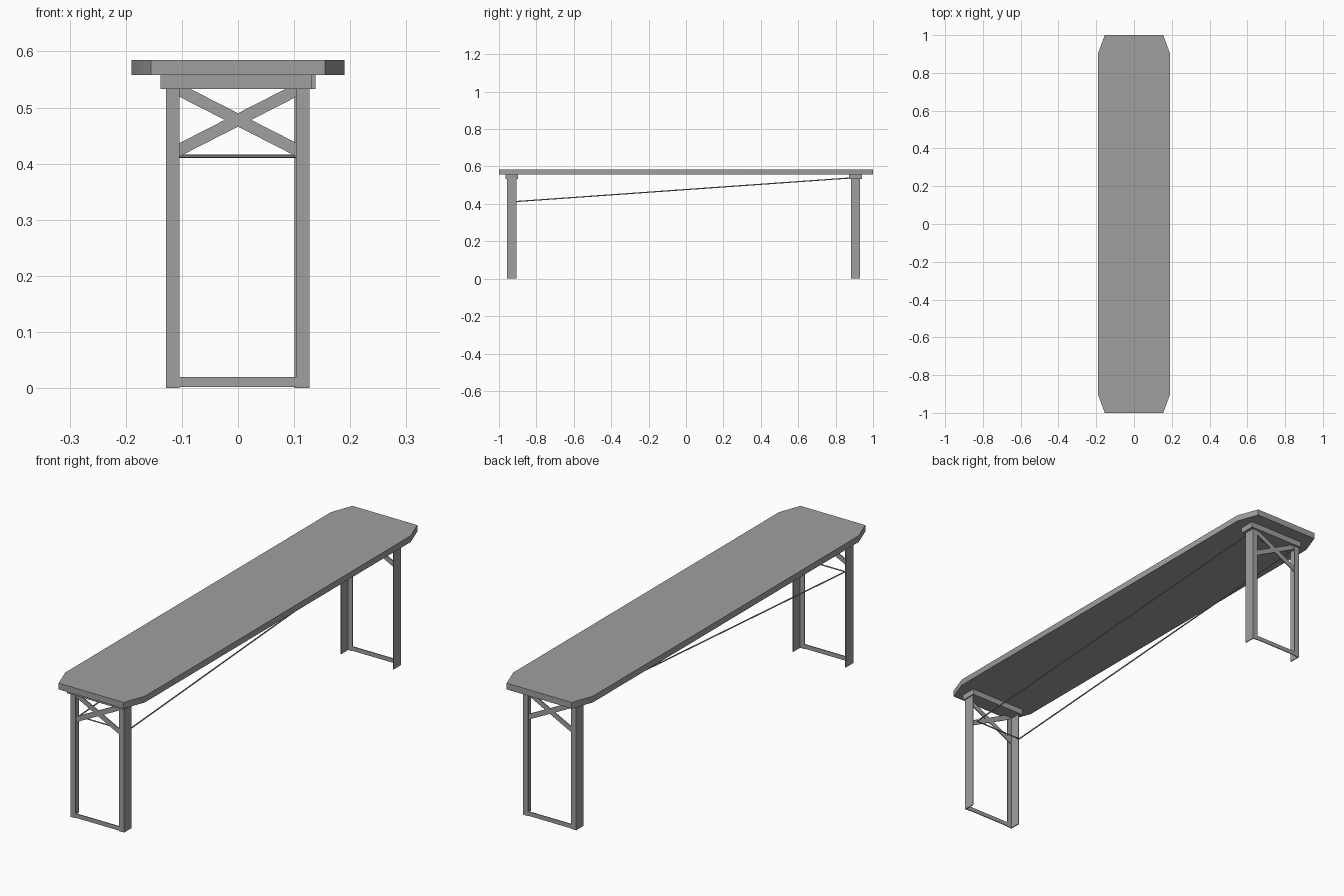
import bpy, bmesh, math
from mathutils import Vector

cube = bpy.data.objects.get("Cube")
if cube:
    bpy.data.objects.remove(cube, do_unlink=True)

grey = bpy.data.materials.new("plain_grey")
grey.use_nodes = True
grey.diffuse_color = (0.35, 0.35, 0.35, 1)
grey.node_tree.nodes["Principled BSDF"].inputs["Base Color"].default_value = (0.35, 0.35, 0.35, 1)


def add_object(name, bm):
    bmesh.ops.recalc_face_normals(bm, faces=bm.faces)
    mesh = bpy.data.meshes.new(name)
    bm.to_mesh(mesh)
    bm.free()
    mesh.materials.append(grey)
    obj = bpy.data.objects.new(name, mesh)
    bpy.context.collection.objects.link(obj)
    return obj


def prism(name, points, direction):
    """Extrude a closed outline along a direction."""
    bm = bmesh.new()
    face = bm.faces.new([bm.verts.new(p) for p in points])
    geom = bmesh.ops.extrude_face_region(bm, geom=[face])["geom"]
    verts = [g for g in geom if isinstance(g, bmesh.types.BMVert)]
    bmesh.ops.translate(bm, verts=verts, vec=direction)
    return add_object(name, bm)


def box(name, x0, x1, y0, y1, z0, z1):
    y0, y1 = sorted((y0, y1))
    outline = [(x0, y0, z0), (x1, y0, z0), (x1, y1, z0), (x0, y1, z0)]
    return prism(name, outline, (0, 0, z1 - z0))


# Seat board with clipped corners
quarter = [(0.19, 0.905), (0.155, 1.0)]
outline = quarter + [(-x, y) for x, y in reversed(quarter)]
outline += [(-x, -y) for x, y in outline]
seat = prism("seat_board", [(x, y, 0.558) for x, y in outline], (0, 0, 0.027))
bpy.context.view_layer.objects.active = seat
seat.select_set(True)
bpy.ops.object.shade_smooth_by_angle(angle=math.radians(30))
seat.select_set(False)

THICK = 0.004
LEG_TOP = 0.535


def leg_frame(end, outer, side, left, right, block_left, block_right):
    """Angle-iron frame; side is the y direction that points outward."""
    inner = outer - side * 0.05
    back = outer - side * THICK
    # Mounting block under the seat
    box(end + "_support", block_left, block_right,
        outer + side * 0.009, inner - side * 0.009, 0.533, 0.558)
    # L-section legs
    for label, edge, inward in (("right", left, 1), ("left", right, -1)):
        profile = [(edge, outer), (edge + inward * 0.024, outer),
                   (edge + inward * 0.024, back), (edge + inward * THICK, back),
                   (edge + inward * THICK, inner), (edge, inner)]
        prism(f"{end}_leg_{label}", [(x, y, 0) for x, y in profile], (0, 0, LEG_TOP))
    # Foot rail
    box(end + "_foot_rail", left + 0.024, right - 0.024, outer, back, 0.002, 0.02)
    # Crossed flat braces behind the leg flanges
    for label, slope in (("rising", 0.51), ("falling", -0.51)):
        points = [(x, back, 0.478 + slope * x + dz)
                  for x, dz in ((-0.115, -0.012), (0.115, -0.012), (0.115, 0.012), (-0.115, 0.012))]
        prism(f"{end}_brace_{label}", points, (0, -side * THICK, 0))


leg_frame("front", -0.957, -1, -0.128, 0.127, -0.138, 0.132)
leg_frame("back", 0.931, 1, -0.128, 0.125, -0.132, 0.138)


def rod(name, start, finish, radius=0.003):
    start, finish = Vector(start), Vector(finish)
    axis = finish - start
    bm = bmesh.new()
    bmesh.ops.create_cone(bm, cap_ends=True, segments=6, radius1=radius,
                          radius2=radius, depth=axis.length)
    bm.transform(axis.to_track_quat("Z", "Y").to_matrix().to_4x4())
    bmesh.ops.translate(bm, verts=bm.verts, vec=(start + finish) / 2)
    return add_object(name, bm)


# Wire stays: a loop running from the front frame up to the back support
ends = {"front": (-0.904, 0.413), "back": (0.885, 0.539)}
for label, x in (("right", -0.126), ("left", 0.106)):
    rod("stay_" + label, (x, *ends["front"]), (x, *ends["back"]))
for label, point in ends.items():
    rod("stay_cross_" + label, (-0.126, *point), (0.106, *point))
